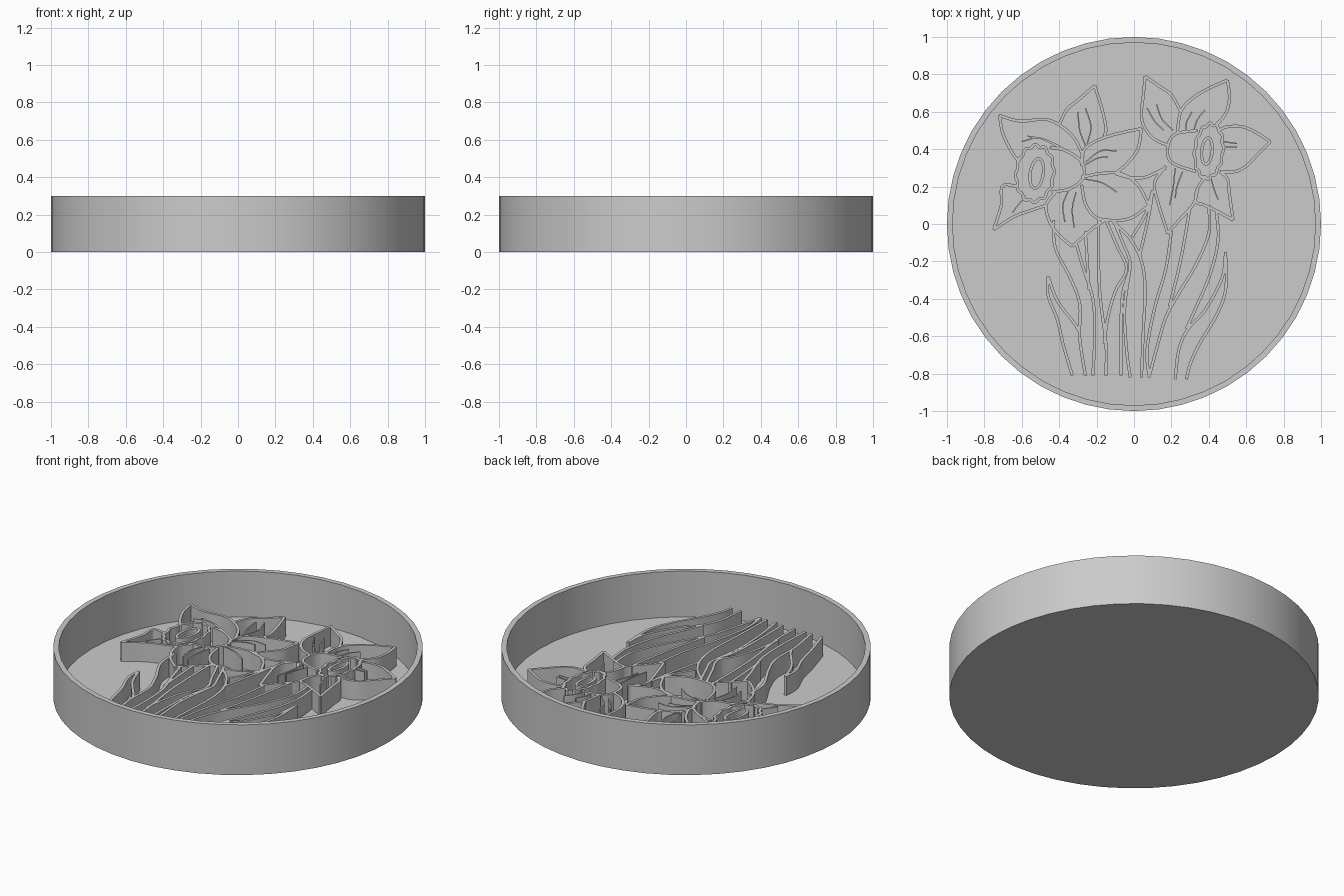
import bpy
import bmesh
import math
from mathutils import Vector

RIM_HEIGHT = 0.3
RIM_THICKNESS = 0.03
FLOOR = 0.027
RELIEF_TOP = 0.14
RIDGE = 0.016
VEIN = 0.007

old_cube = bpy.data.objects.get("Cube")
if old_cube:
    bpy.data.objects.remove(old_cube)

grey = bpy.data.materials.new("plain grey")
grey.use_nodes = True
grey.diffuse_color = (0.6, 0.6, 0.6, 1)
grey.node_tree.nodes["Principled BSDF"].inputs["Base Color"].default_value = grey.diffuse_color


def finish(bm, name):
    """Turn a bmesh into a named, shaded object."""
    bmesh.ops.recalc_face_normals(bm, faces=bm.faces)
    mesh = bpy.data.meshes.new(name)
    bm.to_mesh(mesh)
    bm.free()
    mesh.materials.append(grey)
    obj = bpy.data.objects.new(name, mesh)
    bpy.context.collection.objects.link(obj)
    bpy.ops.object.select_all(action="DESELECT")
    obj.select_set(True)
    bpy.context.view_layer.objects.active = obj
    bpy.ops.object.shade_smooth_by_angle(angle=math.radians(30))
    return obj


def smooth_path(points, steps=5):
    """Catmull-Rom curve through the given points."""
    pts = [Vector(p) for p in points]
    pts = [pts[0] * 2 - pts[1]] + pts + [pts[-1] * 2 - pts[-2]]
    path = []
    for a, b, c, d in zip(pts, pts[1:], pts[2:], pts[3:]):
        for i in range(steps):
            t = i / steps
            path.append(b + (c - a) * t / 2
                        + (a - b * 2.5 + c * 2 - d / 2) * t * t
                        + (b * 3 - a - c * 3 + d) * t ** 3 / 2)
    path.append(pts[-2])
    return path


def add_wall(bm, path, width, closed=False):
    """Upright ribbon of constant width following a path on the floor."""
    count = len(path)
    rings = []
    for i, p in enumerate(path):
        before = path[i - 1] if closed or i else p
        after = path[(i + 1) % count] if closed or i < count - 1 else p
        along = (after - before).normalized()
        side = Vector((-along.y, along.x)) * width / 2
        left, right = p + side, p - side
        rings.append([bm.verts.new((q.x, q.y, z)) for q, z in (
            (left, FLOOR - 0.005), (left, RELIEF_TOP),
            (right, RELIEF_TOP), (right, FLOOR - 0.005))])
    pairs = list(zip(rings, rings[1:]))
    if closed:
        pairs.append((rings[-1], rings[0]))
    for r, s in pairs:
        for k in range(4):
            n = (k + 1) % 4
            bm.faces.new((r[k], r[n], s[n], s[k]))
    if not closed:
        bm.faces.new(rings[0])
        bm.faces.new(rings[-1])


def build_lines(name, lines, width=RIDGE):
    bm = bmesh.new()
    for line in lines:
        add_wall(bm, smooth_path(line), width)
    finish(bm, name)


def build_ring(name, centre, rx, ry, tilt, width=RIDGE, ruffle=0, waves=12):
    """Tilted oval wall, optionally with a ruffled edge."""
    path = []
    for i in range(72):
        a = math.tau * i / 72
        k = 1 + ruffle * math.sin(a * waves)
        x, y = rx * k * math.cos(a), ry * k * math.sin(a)
        path.append(Vector((centre[0] + x * math.cos(tilt) - y * math.sin(tilt),
                            centre[1] + x * math.sin(tilt) + y * math.cos(tilt))))
    bm = bmesh.new()
    add_wall(bm, path, width, closed=True)
    finish(bm, name)


# Round tray: a disc with its top inset and pushed down to the floor
bm = bmesh.new()
bmesh.ops.create_cone(bm, cap_ends=True, segments=48, radius1=1, radius2=1, depth=RIM_HEIGHT)
bmesh.ops.translate(bm, verts=bm.verts, vec=(0, 0, RIM_HEIGHT / 2))
top = max(bm.faces, key=lambda f: f.calc_center_median().z)
bmesh.ops.inset_region(bm, faces=[top], thickness=RIM_THICKNESS)
pit = bmesh.ops.extrude_face_region(bm, geom=[top])
bmesh.ops.translate(bm, vec=(0, 0, FLOOR - RIM_HEIGHT),
                    verts=[v for v in pit["geom"] if isinstance(v, bmesh.types.BMVert)])
if top.is_valid:
    bmesh.ops.delete(bm, geom=[top], context="FACES_ONLY")
finish(bm, "tray")

# Left bloom
build_lines("left_bloom_upper_petals", [
    [(-.72, .58), (-.61, .55), (-.48, .56), (-.4, .53), (-.32, .46), (-.27, .36)],
    [(-.72, .58), (-.7, .48), (-.65, .38), (-.61, .33)],
    [(-.21, .74), (-.29, .67), (-.36, .61), (-.4, .53)],
    [(-.21, .74), (-.17, .61), (-.15, .51), (-.16, .47)],
    [(-.28, .31), (-.27, .39), (-.21, .44), (-.1, .48), (.04, .51)],
    [(.04, .51), (.02, .4), (-.04, .32), (-.1, .27)],
])
build_lines("left_bloom_lower_petals", [
    [(-.28, .25), (-.18, .27), (-.07, .27), (.02, .21), (.08, .1)],
    [(.08, .1), (-.02, .03), (-.13, .02), (-.21, .04), (-.26, .11), (-.28, .21)],
    [(-.42, .17), (-.47, .1), (-.45, .01), (-.4, -.06), (-.33, -.12)],
    [(-.33, -.12), (-.24, -.04), (-.16, .02)],
    [(-.62, .2), (-.69, .21), (-.71, .18), (-.71, .1), (-.75, -.03)],
    [(-.75, -.03), (-.64, .04), (-.53, .08), (-.47, .1)],
])
build_lines("left_trumpet_cone", [
    [(-.45, .41), (-.36, .39), (-.28, .33), (-.27, .25), (-.34, .19), (-.44, .17)],
])
build_ring("left_trumpet_frill", (-.53, .27), .1, .15, -.1, ruffle=.05)
build_ring("left_trumpet_mouth", (-.52, .27), .035, .08, -.15)
build_lines("left_bloom_veins", [
    [(-.6, .44), (-.51, .46), (-.4, .41)], [(-.57, .47), (-.47, .45), (-.37, .4)],
    [(-.3, .6), (-.29, .5), (-.26, .42)], [(-.26, .62), (-.23, .52), (-.25, .43)],
    [(-.27, .31), (-.2, .35), (-.14, .36)], [(-.26, .33), (-.18, .39), (-.09, .39)],
    [(-.26, .24), (-.17, .22), (-.09, .17)],
    [(-.35, .18), (-.38, .1), (-.37, .01)], [(-.31, .17), (-.33, .08), (-.32, -.02)],
    [(-.58, .15), (-.62, .1), (-.65, .06)],
], VEIN)

# Right bloom
build_lines("right_bloom_upper_petals", [
    [(.06, .79), (.05, .69), (.04, .6), (.05, .53), (.1, .46), (.18, .42)],
    [(.06, .79), (.13, .74), (.2, .69), (.25, .6)],
    [(.5, .77), (.39, .72), (.31, .67), (.25, .6), (.23, .48)],
    [(.5, .77), (.51, .67), (.49, .59), (.44, .53)],
    [(.45, .5), (.5, .52), (.58, .52), (.65, .49), (.73, .44)],
    [(.73, .44), (.66, .37), (.6, .31), (.54, .28), (.46, .28)],
])
build_lines("right_bloom_lower_petals", [
    [(.46, .28), (.5, .24), (.51, .16), (.53, .02)],
    [(.53, .02), (.46, .06), (.38, .1), (.33, .12), (.34, .19), (.38, .25)],
    [(.17, .31), (.11, .22), (.13, .11), (.18, -.05)],
    [(.18, -.05), (.25, .03), (.32, .11), (.34, .19)],
    [(-.1, .27), (-.03, .25), (.06, .25), (.17, .3)],
])
build_lines("right_trumpet_cone", [
    [(.34, .5), (.22, .48), (.18, .41), (.2, .33), (.33, .28)],
])
build_ring("right_trumpet_frill", (.4, .39), .075, .145, -.1, ruffle=.05)
build_ring("right_trumpet_mouth", (.39, .39), .028, .07, -.1)
build_lines("right_bloom_veins", [
    [(.07, .62), (.11, .55), (.16, .5)], [(.12, .64), (.15, .56), (.21, .5)],
    [(.31, .6), (.28, .54), (.28, .49)], [(.38, .61), (.34, .56), (.32, .5)],
    [(.48, .44), (.55, .43)], [(.48, .41), (.55, .41)],
    [(.22, .3), (.21, .2), (.19, .1)], [(.26, .28), (.23, .2), (.22, .14)],
    [(.41, .25), (.43, .18), (.45, .13)],
], VEIN)

# Stems and leaves, in two halves
build_lines("left_stems_and_leaves", [
    [(-.46, -.28), (-.46, -.38), (-.41, -.51), (-.38, -.64), (-.33, -.81)],
    [(-.46, -.28), (-.41, -.41), (-.32, -.53), (-.29, -.58)],
    [(-.43, .02), (-.42, -.13), (-.34, -.29), (-.29, -.43), (-.29, -.61), (-.26, -.81)],
    [(-.31, -.1), (-.27, -.24), (-.22, -.4), (-.21, -.59), (-.22, -.81)],
    [(-.26, -.04), (-.25, -.2), (-.24, -.35)],
    [(-.19, .03), (-.19, -.19), (-.18, -.4), (-.15, -.64), (-.15, -.81)],
    [(-.15, .02), (-.09, -.12), (-.04, -.24), (-.1, -.36), (-.14, -.5), (-.16, -.64)],
    [(-.11, .02), (-.06, -.1), (-.02, -.22), (-.06, -.37), (-.07, -.56), (-.07, -.81)],
    [(-.02, -.23), (-.05, -.45), (-.04, -.67), (-.02, -.82)],
])
build_lines("right_stems_and_leaves", [
    [(-.11, .01), (-.02, -.08), (.04, -.2), (.06, -.35), (.05, -.56), (.04, -.82)],
    [(.1, .18), (.06, .05), (-.01, -.07)],
    [(.1, .18), (.08, .05), (.03, -.17)],
    [(.2, -.04), (.17, -.24), (.11, -.45), (.07, -.67), (.08, -.82)],
    [(.3, .09), (.25, -.19), (.19, -.44)],
    [(.4, .1), (.4, -.05), (.33, -.22), (.24, -.37), (.17, -.5), (.12, -.67), (.08, -.82)],
    [(.44, .07), (.45, -.08), (.41, -.26), (.33, -.45), (.28, -.56)],
    [(.49, -.15), (.47, -.29), (.38, -.46), (.29, -.56), (.24, -.67), (.22, -.83)],
    [(.49, -.15), (.49, -.35), (.44, -.49), (.35, -.64), (.3, -.75), (.28, -.83)],
])
